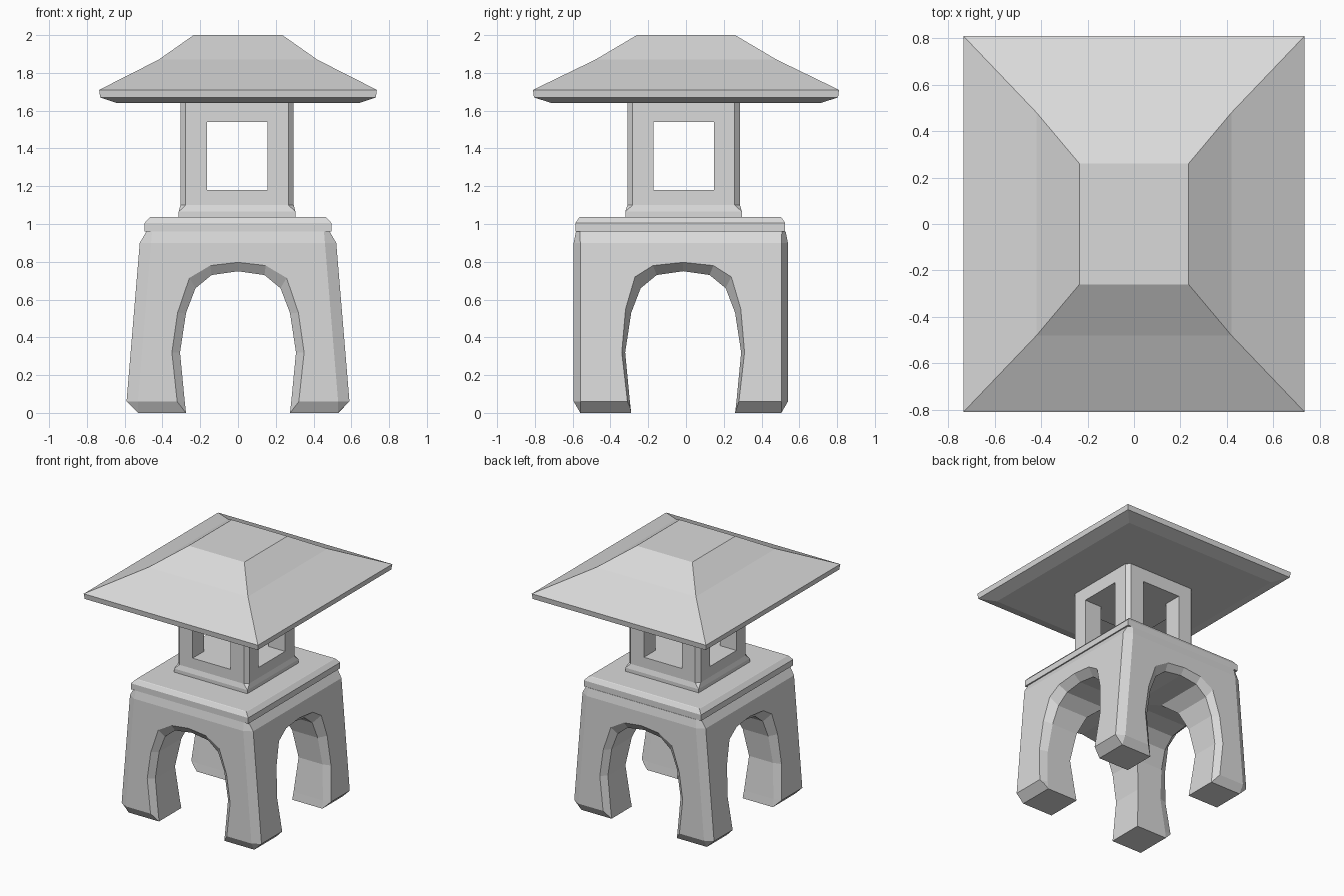
import bpy, bmesh

if "Cube" in bpy.data.objects:
    bpy.data.objects.remove(bpy.data.objects["Cube"])

stone = bpy.data.materials.new("light grey stone")
stone.diffuse_color = (0.7, 0.7, 0.7, 1)
stone.use_nodes = True
stone.node_tree.nodes["Principled BSDF"].inputs["Base Color"].default_value = stone.diffuse_color


def finish(name, rings):
    """Skin a list of equal-length point rings into a closed flat-shaded object."""
    bm = bmesh.new()
    vs = [[bm.verts.new(p) for p in r] for r in rings]
    n = len(vs[0])
    for a, b in zip(vs, vs[1:]):
        for i in range(n):
            j = (i + 1) % n
            bm.faces.new((a[i], a[j], b[j], b[i]))
    bm.faces.new(vs[0][::-1])
    bm.faces.new(vs[-1])
    bmesh.ops.remove_doubles(bm, verts=bm.verts, dist=1e-5)
    bmesh.ops.recalc_face_normals(bm, faces=bm.faces)
    me = bpy.data.meshes.new(name)
    bm.to_mesh(me)
    bm.free()
    me.materials.append(stone)
    ob = bpy.data.objects.new(name, me)
    bpy.context.collection.objects.link(ob)
    return ob


def ring(z, hx, hy, cx=0, cy=0, ox=0, oy=0):
    """Rectangle with chamfered corners; a zero chamfer collapses to four corners."""
    pts = [(hx - cx, -hy), (hx, cy - hy), (hx, hy - cy), (hx - cx, hy),
           (cx - hx, hy), (-hx, hy - cy), (-hx, cy - hy), (cx - hx, -hy)]
    return [(x + ox, y + oy, z) for x, y in pts]


def cut(target, cutter):
    cutter.hide_render = True
    m = target.modifiers.new("cut", 'BOOLEAN')
    m.operation, m.solver, m.object = 'DIFFERENCE', 'EXACT', cutter
    bpy.context.view_layer.objects.active = target
    bpy.ops.object.modifier_apply(modifier=m.name)
    bpy.data.objects.remove(cutter)


# roof with a kinked slope
finish("roof", [ring(1.64, .64, .71), ring(1.67, .73, .805), ring(1.71, .735, .81),
                ring(1.87, .42, .48), ring(2.0, .235, .26)])

# light chamber with a flared foot and crossing window openings
mid = dict(ox=-.005, oy=-.0125)
chamber = finish("light_chamber", [
    ring(1.035, .309, .309, **mid), ring(1.065, .309, .309, **mid),
    ring(1.10, .30, .298, .028, .028, **mid), ring(1.645, .30, .298, .028, .028, **mid)])
for hx, hy in ((.16, .6), (.6, .16)):
    cut(chamber, finish("window_cutter", [ring(1.18, hx, hy, **mid), ring(1.54, hx, hy, **mid)]))

# slab on top of the legs
finish("top_slab", [ring(.96, .495, .555, oy=-.03), ring(1.005, .495, .555, oy=-.03),
                    ring(1.035, .467, .535, oy=-.03), ring(1.038, .46, .53, oy=-.03)])

# four-legged base: tapered block, bevelled at the foot and corners
OY = -.0275
base = finish("four_legged_base", [
    ring(0, .53, .532, oy=OY), ring(.06, .59, .567, .06, .035, oy=OY),
    ring(.90, .52, .567, .06, .035, oy=OY), ring(.96, .485, .555, .03, .02, oy=OY)])

# half arch profiles (half width, height): inner tunnel and wider rims at the faces
inner = [(.265, -.1), (.275, 0), (.282, .06), (.307, .32), (.275, .53), (.225, .66), (.14, .73), (0, .75)]
front_rim = [(.31, -.1), (.315, 0), (.322, .06), (.35, .32), (.32, .53), (.257, .715), (.147, .78), (0, .797)]
side_rim = [(.275, -.1), (.28, 0), (.295, .06), (.325, .32), (.305, .55), (.255, .72), (.16, .78), (0, .797)]


def arch_cutter(rim, face, depth, swap):
    """Tunnel whose ends flare from the inner profile to the rim at the outer face."""
    def station(prof, pos, sgn):
        full = prof + [(-w, z) for w, z in prof[-2::-1]]
        pts = [(w, sgn * pos(max(z, .06)), z) for w, z in full]
        if swap:
            return [(d, w - .015, z) for w, d, z in pts]
        return [(w, d + OY, z) for w, d, z in pts]
    far = lambda z: .9
    deep = lambda z: face(z) - depth
    return finish("arch_cutter", [station(rim, far, -1), station(rim, face, -1),
                                  station(inner, deep, -1), station(inner, deep, 1),
                                  station(rim, face, 1), station(rim, far, 1)])


cut(base, arch_cutter(front_rim, lambda z: .567, .036, False))
cut(base, arch_cutter(side_rim, lambda z: .59 - .07 * (z - .06) / .84, .06, True))
